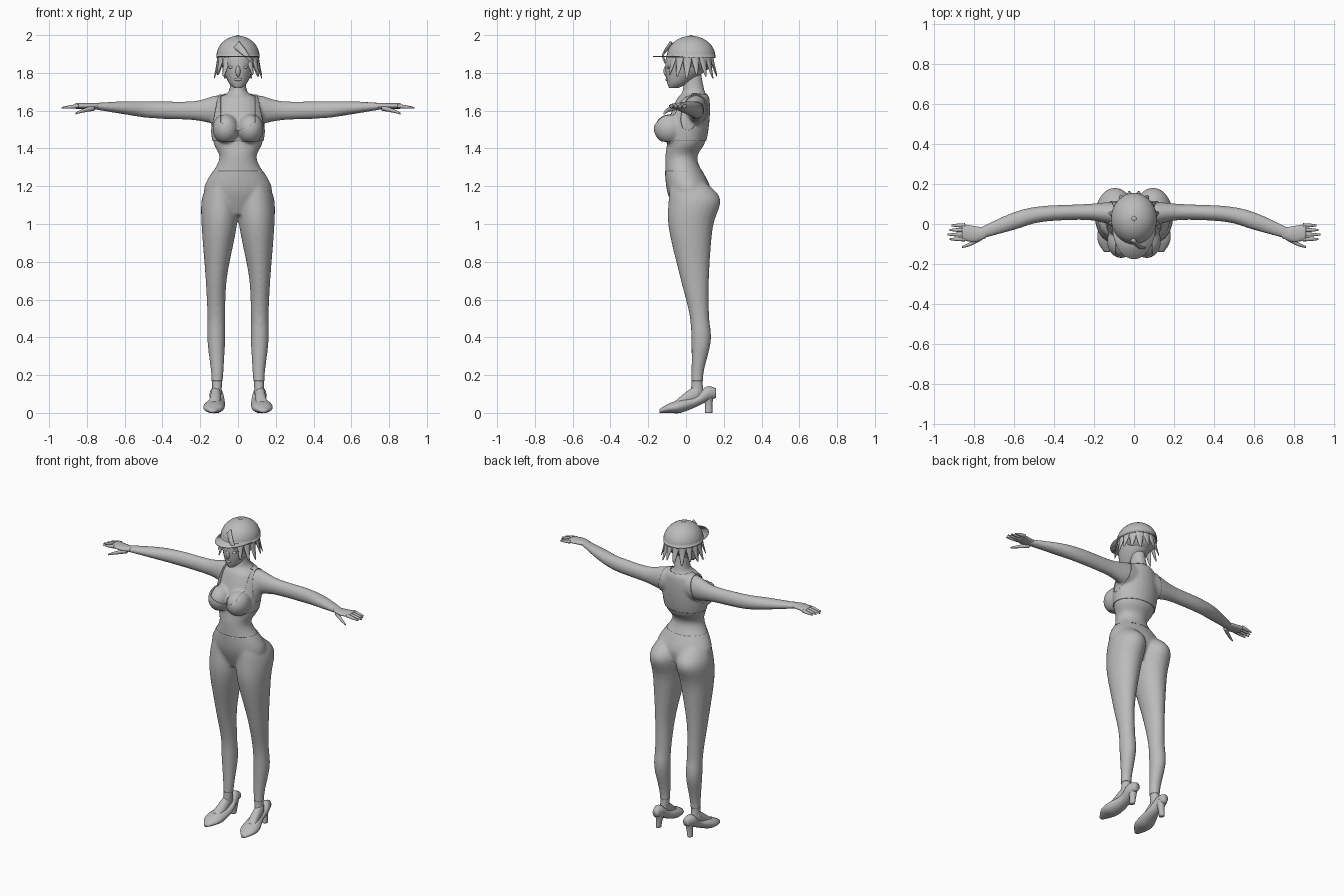
import bpy, bmesh, math
from mathutils import Vector, Matrix

cube = bpy.data.objects.get("Cube")
if cube:
    bpy.data.objects.remove(cube, do_unlink=True)

UNIT = 0.01  # sizes below are in hundredths
GREY = (0.5, 0.5, 0.5, 1)
grey = bpy.data.materials.new("plain grey")
grey.use_nodes = True
grey.diffuse_color = GREY
for node in grey.node_tree.nodes:
    if node.type == 'BSDF_PRINCIPLED':
        node.inputs["Base Color"].default_value = GREY


def finish(name, bm, mirror=False, thickness=0):
    """Turn a bmesh into a smooth shaded object."""
    for face in bm.faces:
        face.smooth = True
    mesh = bpy.data.meshes.new(name)
    bm.to_mesh(mesh)
    bm.free()
    mesh.materials.append(grey)
    obj = bpy.data.objects.new(name, mesh)
    bpy.context.scene.collection.objects.link(obj)
    if mirror:
        obj.modifiers.new("mirror", 'MIRROR').use_mirror_merge = False
    if thickness:
        obj.modifiers.new("thickness", 'SOLIDIFY').thickness = thickness
    return obj


def spline(rows, steps=5):
    """Smooth curve through every row of numbers."""
    rows = [Vector(row) for row in rows]
    rows = [rows[0], *rows, rows[-1]]
    result = []
    for a, b, c, d in zip(rows, rows[1:], rows[2:], rows[3:]):
        for step in range(steps):
            f = step / steps
            result.append(b + (c - a) * (f / 2) + (a * 2 - b * 5 + c * 4 - d) * (f * f / 2)
                          + (b * 3 - a - c * 3 + d) * (f ** 3 / 2))
    return result + [rows[-1]]


def skin_rings(bm, rings):
    """Bridge closed rings of points and cap both ends."""
    rings = [[bm.verts.new(point * UNIT) for point in ring] for ring in rings]
    for low, high in zip(rings, rings[1:]):
        for i in range(len(low)):
            bm.faces.new((low[i - 1], low[i], high[i], high[i - 1]))
    bm.faces.new(rings[0])
    bm.faces.new(rings[-1])
    bmesh.ops.recalc_face_normals(bm, faces=bm.faces)


def loft(name, axis, rows, sides=24, mirror=True):
    """Ellipse sections along an axis: position, low and high across, low and high up."""
    rings = []
    for t, a0, a1, b0, b1 in spline(rows):
        ring = []
        for i in range(sides):
            angle = math.tau * i / sides
            a = (a0 + a1 + (a1 - a0) * math.cos(angle)) / 2
            b = (b0 + b1 + (b1 - b0) * math.sin(angle)) / 2
            ring.append(Vector({'x': (t, a, b), 'y': (a, t, b), 'z': (a, b, t)}[axis]))
        rings.append(ring)
    bm = bmesh.new()
    skin_rings(bm, rings)
    return finish(name, bm, mirror)


def centred_loft(name, rows):
    return loft(name, 'z', [(z, -w, w, y0, y1) for z, w, y0, y1 in rows], mirror=False)


def ball(centre, radii):
    bm = bmesh.new()
    bmesh.ops.create_uvsphere(bm, u_segments=32, v_segments=20, radius=1, matrix=Matrix.LocRotScale(
        Vector(centre) * UNIT, None, Vector(radii) * UNIT))
    return bm


def lock(name, points, width):
    """A flat tapering lock of hair."""
    points = spline(points)
    rings = []
    for k, point in enumerate(points):
        along = points[min(k + 1, len(points) - 1)] - points[max(k - 1, 0)]
        out = Vector((point.x, point.y - 2, 0)).normalized()
        side = along.cross(out).normalized()
        w = width * (1.05 - k / len(points))
        rings.append([point + side * w * math.cos(a) + out * w * math.sin(a) * 0.4
                      for a in (math.tau * i / 8 for i in range(8))])
    bm = bmesh.new()
    skin_rings(bm, rings)
    finish(name, bm)


# Body masses, blended into one skin
torso = centred_loft("torso", [
    (105, 10, -5, 9), (118, 18, -10, 13), (134, 10, -11, 6), (143, 13, -10, 10),
    (155, 14, -9, 12), (166, 11, -5, 12), (170, 5, -2, 10), (180, 4, -1, 8)])
legs = loft("legs", 'z', [
    (122, 3, 15, -8, 10), (113, 0, 19, -9, 18), (98, 1, 19, -9, 14), (72, 6, 17, -3, 12),
    (52, 7, 16, 2, 12), (38, 7, 16, 3, 13), (20, 8, 14, 3, 9), (7, 9, 14, 2, 10)])
arms = loft("arms", 'x', [
    (5, 0, 11, 154, 168), (12, 0, 11, 153, 168), (24, 2, 10, 155, 165),
    (46, 1, 9, 156, 165), (60, -3, 6, 158, 165), (78, -8, -2, 161, 164)])
bust = finish("bust", ball((6.4, -8.6, 150.5), (6.6, 8, 7.6)), mirror=True)

graph = bpy.context.evaluated_depsgraph_get()
bm = bmesh.new()
for part in (torso, legs, arms, bust):
    bm.from_mesh(part.evaluated_get(graph).to_mesh())
for part in (torso, legs, arms, bust):
    bpy.data.objects.remove(part, do_unlink=True)
blend = finish("blend", bm)
remesh = blend.modifiers.new("skin", 'REMESH')
remesh.mode = 'VOXEL'
remesh.voxel_size = 0.009
relax = blend.modifiers.new("relax", 'SMOOTH')
relax.iterations = 6
graph = bpy.context.evaluated_depsgraph_get()
skin = bpy.data.meshes.new_from_object(blend.evaluated_get(graph))
bpy.data.objects.remove(blend, do_unlink=True)
bm = bmesh.new()
bm.from_mesh(skin)
finish("body", bm)


def slice_mesh(bm, point, normal, clear):
    bmesh.ops.bisect_plane(bm, geom=bm.verts[:] + bm.edges[:] + bm.faces[:],
                           plane_co=point, plane_no=normal, clear_outer=clear)


def wear(name, cloth, lift):
    """Raise a trimmed copy of the skin off the surface."""
    cloth.normal_update()
    for vert in cloth.verts:
        vert.co += vert.normal * lift
    finish(name, cloth, thickness=lift)


# Leggings from waist to ankle
cloth = bmesh.new()
cloth.from_mesh(skin)
slice_mesh(cloth, (0, 0, 1.28), (0, 0, 1), True)
slice_mesh(cloth, (0, 0, 0.17), (0, 0, -1), True)
wear("leggings", cloth, 0.002)

# Crop top with a low neckline and wide straps
cloth = bmesh.new()
cloth.from_mesh(skin)
slice_mesh(cloth, (0, 0, 1.44), (0, 0, -1), True)
for side in (1, -1):
    slice_mesh(cloth, (side * 0.117, 0, 1.6), (side, 0, 0.2), True)
    slice_mesh(cloth, (side * 0.09, 0, 0), (1, 0, 0), False)
    slice_mesh(cloth, (0, 0, 1.49), (side * 0.5, 0, -1), False)
unwanted = []
for face in cloth.faces:
    c = face.calc_center_median()
    in_front = c.y < 0.03 and abs(c.x) < 0.09 and c.z > 1.49 + abs(c.x) / 2
    if in_front or c.z > 1.685:
        unwanted.append(face)
bmesh.ops.delete(cloth, geom=unwanted, context='FACES')
wear("crop_top", cloth, 0.005)

# Hands
loft("palms", 'x', [(74, -7, -2, 161, 164), (80, -9, -1, 161, 164), (86, -8, 0, 161, 164)])
for k, finger in enumerate(("little", "ring", "middle", "index")):
    length = 9 - abs(k - 2)
    rows = []
    for f in (0, 0.5, 0.9, 1):
        y, z, r = -0.7 - 2.3 * k, 162.5 - f, 1.1 - 0.7 * f * f
        rows.append((84.5 + length * f, y - r, y + r, z - r, z + r))
    loft(finger + "_fingers", 'x', rows, sides=10)
loft("thumbs", 'x', [(76, -8, -5, 160, 163), (82, -11, -9, 159, 161), (86, -12, -11, 158, 159)], sides=12)

# Feet and heeled shoes
loft("feet", 'y', [(-6, 10, 16, 3, 6), (0, 9, 15, 3, 11), (7, 9, 14, 6, 16)])
loft("shoes", 'y', [(-14, 12, 15, 0, 2), (-9, 8, 18, 0, 5), (-3, 7, 18, 0, 7),
                    (5, 7, 15, 3, 9), (11, 8, 15, 6, 14), (16, 9, 13, 8, 13)])
loft("shoe_heels", 'z', [(0, 10, 13, 10, 14), (5, 9, 13, 10, 14), (10, 8, 14, 8, 15)])

# Head and face
centred_loft("head", [(172, 2, -9, -4), (175, 5, -10, 2), (182, 8, -11, 11),
                      (190, 9, -10, 13), (196, 6, -5, 10)])
finish("nose", ball((0, -10.3, 181), (1.3, 1.6, 3)))
finish("lips", ball((0, -10, 176.5), (2, 0.9, 0.8)))
finish("eyes", ball((3.4, -9.2, 183), (1.8, 1, 0.8)), mirror=True)

# Short hair with flicked locks
finish("hair_base", ball((0, 5.5, 187), (10, 9, 7)))
for k in range(14):
    angle = math.radians(k * 22 - 53)
    tip = 180 - k % 3
    lock(f"hair_lock_{k + 1}", [(math.cos(angle) * r, 2.5 + math.sin(angle) * r * 1.1, z)
                                for r, z in ((9.5, 191), (11, tip + 5), (12.8, tip - 1))], 3)
lock("fringe", [(-1, -8, 195), (4, -12, 190), (8, -11, 185)], 2.4)

# Cap: dome, flat brim and button
dome = ball((0, 2.7, 188.4), (11.5, 12.9, 11.2))
slice_mesh(dome, (0, 0, 1.884), (0, 0, -1), True)
finish("cap_dome", dome, thickness=0.006)
bm = bmesh.new()
bm.faces.new([bm.verts.new((0.108 * math.cos(a), -0.01 - 0.166 * math.sin(a), 1.885))
              for a in (math.pi * i / 32 for i in range(33))])
finish("cap_brim", bm, thickness=0.005)
finish("cap_button", ball((0, 2.7, 199.5), (1.2, 1.2, 0.5)))
